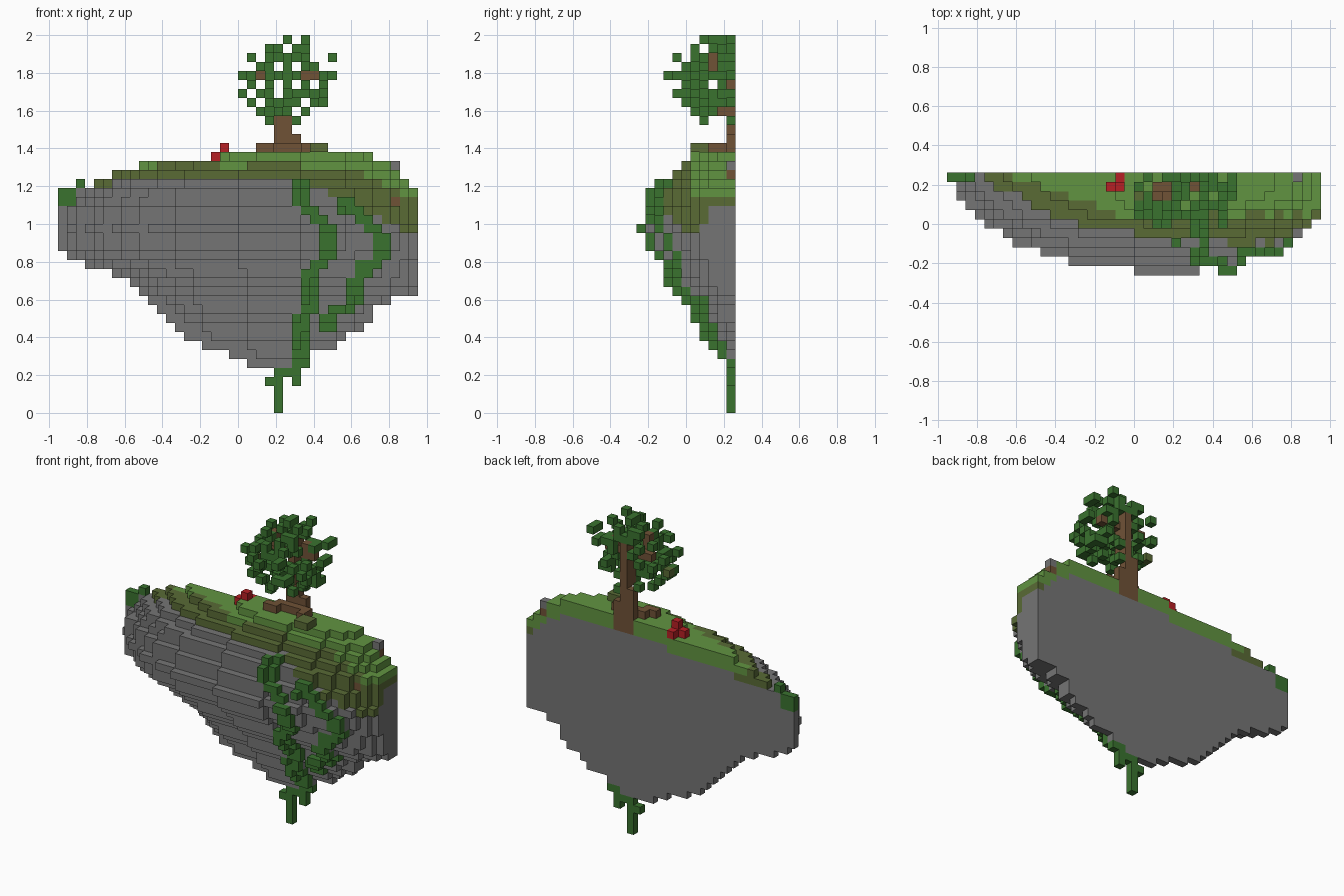
import bpy
import bmesh
import math
import random

random.seed(7)
if "Cube" in bpy.data.objects:
    bpy.data.objects.remove(bpy.data.objects["Cube"], do_unlink=True)

VOXEL = 1 / 21
BACK = 10
CENTRE = 24

palette = {
    "stone": (0.178, 0.178, 0.178),
    "moss": (0.10, 0.145, 0.036),
    "grass": (0.12, 0.295, 0.053),
    "leaf": (0.042, 0.17, 0.028),
    "bark": (0.16, 0.085, 0.037),
    "petal_red": (0.47, 0.014, 0.018),
}
names = list(palette)
materials = []
for name, rgb in palette.items():
    mat = bpy.data.materials.new(name)
    mat.use_nodes = True
    mat.diffuse_color = (*rgb, 1)
    shader = mat.node_tree.nodes["Principled BSDF"]
    shader.inputs["Base Color"].default_value = (*rgb, 1)
    shader.inputs["Roughness"].default_value = 1
    materials.append(mat)

# Each part is a set of voxel cells (column, depth, layer) with a colour
parts = {part: {} for part in ("island", "vines", "trunk", "foliage", "flower")}


def occupied(cell):
    return any(cell in cells for cells in parts.values())


def put(part, colour, columns, depths, layers):
    for i in columns:
        for j in depths:
            for k in layers:
                for cells in parts.values():
                    cells.pop((i, j, k), None)
                parts[part][i, j, k] = colour


def span(first, last):
    return range(first, last + 1)


# Island outline per layer: left end, right end, bulge towards the front
first_layer = 5
lefts = [21, 19, 16, 14, 13, 12, 11, 10, 9, 8, 6, 3, 1] + [0] * 5 + [1, 2, 4, 6, 9, 16]
rights = [26, 28, 31, 32, 34, 35, 35, 37] + [40] * 12 + [39, 38, 37, 35]
bulges = [1, 2, 2, 3, 3, 4, 5, 5, 6, 7, 8, 8, 9, 10, 10, 11, 10, 10, 9, 9, 8, 7, 6, 5]


def front_depth(i, k):
    """Depth index of the foremost rock cell, or None outside the outline."""
    row = k - first_layer
    if not 0 <= row < len(lefts) or not lefts[row] <= i < rights[row]:
        return None
    offset = i + 0.5 - CENTRE
    # The right end is cut flat, so its curve reaches past the wall
    reach = CENTRE - lefts[row] if offset < 0 else rights[row] + 1.4 - CENTRE
    t = min(1, abs(offset) / reach)
    bulge = bulges[row] * math.sqrt(1 - t * t)
    if offset < 0:
        bulge -= 1.4 * t ** 8
    return BACK + 1 - max(1, math.floor(bulge + 0.15))


rock = set()
for k in range(first_layer, first_layer + len(lefts)):
    for i in range(40):
        front = front_depth(i, k)
        if front is not None:
            for j in span(front, BACK):
                if not (k == 28 and i < 19 and j > 8):
                    rock.add((i, j, k))


# Grass and moss cover the upper skin, reaching lower on the right
def ground_colour(i, j, k):
    moss_line = 26 if i < 27 else 26 - (i - 26) * 0.5
    if i < 9 and j > 8:
        moss_line = 25
    covered = (i, j, k + 1) not in rock or (i, j, k + 2) not in rock
    if k < moss_line or not (covered or j == front_depth(i, k)):
        return "stone"
    if i < 31:
        bright = k >= 26 and j > 5 and j + 0.35 * (i - 8) >= 9.5
    else:
        bright = k >= 27 - (i - 31) * 0.45 and j > 4
    return "grass" if bright else "moss"


for cell in rock:
    parts["island"][cell] = ground_colour(*cell)

# Boulder and bare earth at the right shoulder
put("island", "stone", [37], [BACK], [27])
put("island", "bark", [37], [BACK], [26])
put("island", "bark", [37], [front_depth(37, 23)], [23])
put("island", "moss", [28, 29], [6, 7], [29])


# Vines hang one cell in front of the rock along simple paths
def vine(path, width):
    for (i0, k0), (i1, k1) in zip(path, path[1:]):
        steps = max(abs(i1 - i0), abs(k1 - k0))
        for s in range(steps + 1):
            i = round(i0 + (i1 - i0) * s / steps)
            k = round(k0 + (k1 - k0) * s / steps)
            for column in range(i, i + width):
                front = front_depth(column, k)
                j = BACK if front is None else front - 1
                put("vines", "leaf", [column], [max(0, min(j, BACK))], [k])


vine([(26, 25), (26, 23), (29, 20), (29, 17), (27, 15), (27, 11), (26, 9)], 2)
vine([(26, 9), (26, 5), (24, 4), (23, 3)], 2)
vine([(24, 3), (24, 0)], 1)
vine([(26, 4), (26, 3)], 1)
vine([(31, 23), (31, 22), (33, 21), (35, 19), (35, 17), (33, 16), (32, 12), (29, 10), (29, 9)], 2)
put("vines", "leaf", [0, 1], [BACK], [23, 24])
put("vines", "leaf", [2], [BACK], [25])

# Trunk set into the ground, with spreading roots and an upper stem
put("trunk", "bark", [24, 25, 26], [BACK], span(27, 30))
put("trunk", "bark", [24, 25, 26], [9], [29])
put("trunk", "bark", [22, 23, 27], [8], [29])
put("trunk", "bark", [23, 27], [9], [29])
put("trunk", "bark", [24, 25], [BACK], [31, 32])
put("trunk", "bark", [25], [9, BACK], span(33, 38))
# Branches
put("trunk", "bark", span(22, 28), [9], [37])
put("trunk", "bark", [23], [8], [38, 39])
put("trunk", "bark", [27], [9], [38])

# Crown pattern, top layer first; leaves scatter through a half ball
crown = """
.....#.#...
...##.##...
.#.#####..#
..##.#.##..
##.#####.##
.#.#.#.#.#.
#.##.#####.
.#.####.##.
..####.#...
...#..#....
""".split()
for row, line in enumerate(crown):
    k = 41 - row
    for column, mark in enumerate(line):
        if mark == "#":
            i = 20 + column
            gap = (i - 25) ** 2 + (k - 37) ** 2
            reach = round(math.sqrt(max(0, 40 - gap)))
            for pick in range(2):
                j = BACK - random.randint(0, reach)
                if not occupied((i, j, k)):
                    put("foliage", "leaf", [i], [j], [k])
put("foliage", "leaf", [24], [3], [37])
put("foliage", "moss", [20], [8], [35])

# Flower clump near the back edge
put("flower", "petal_red", [17, 18], [9], [28])
put("flower", "petal_red", [18], [BACK], [28])
put("flower", "petal_red", [18], [9], [29])


# Turn cells into meshes, keeping only the faces open to the air
def build(part, cells):
    bm = bmesh.new()
    corners = {}

    def corner(p):
        if p not in corners:
            x, y, z = p
            corners[p] = bm.verts.new(((x - 20) * VOXEL, (y - 5.5) * VOXEL, z * VOXEL))
        return corners[p]

    for cell, colour in cells.items():
        for axis in range(3):
            for side in (0, 1):
                near = list(cell)
                near[axis] += 2 * side - 1
                if occupied(tuple(near)):
                    continue
                ring = []
                for u, v in ((0, 0), (1, 0), (1, 1), (0, 1)):
                    p = list(cell)
                    p[axis] += side
                    p[(axis + 1) % 3] += u
                    p[(axis + 2) % 3] += v
                    ring.append(corner(tuple(p)))
                face = bm.faces.new(ring if side else ring[::-1])
                face.material_index = names.index(colour)
    mesh = bpy.data.meshes.new(part)
    bm.to_mesh(mesh)
    bm.free()
    for mat in materials:
        mesh.materials.append(mat)
    bpy.context.collection.objects.link(bpy.data.objects.new(part, mesh))


for part, cells in parts.items():
    build(part, cells)
